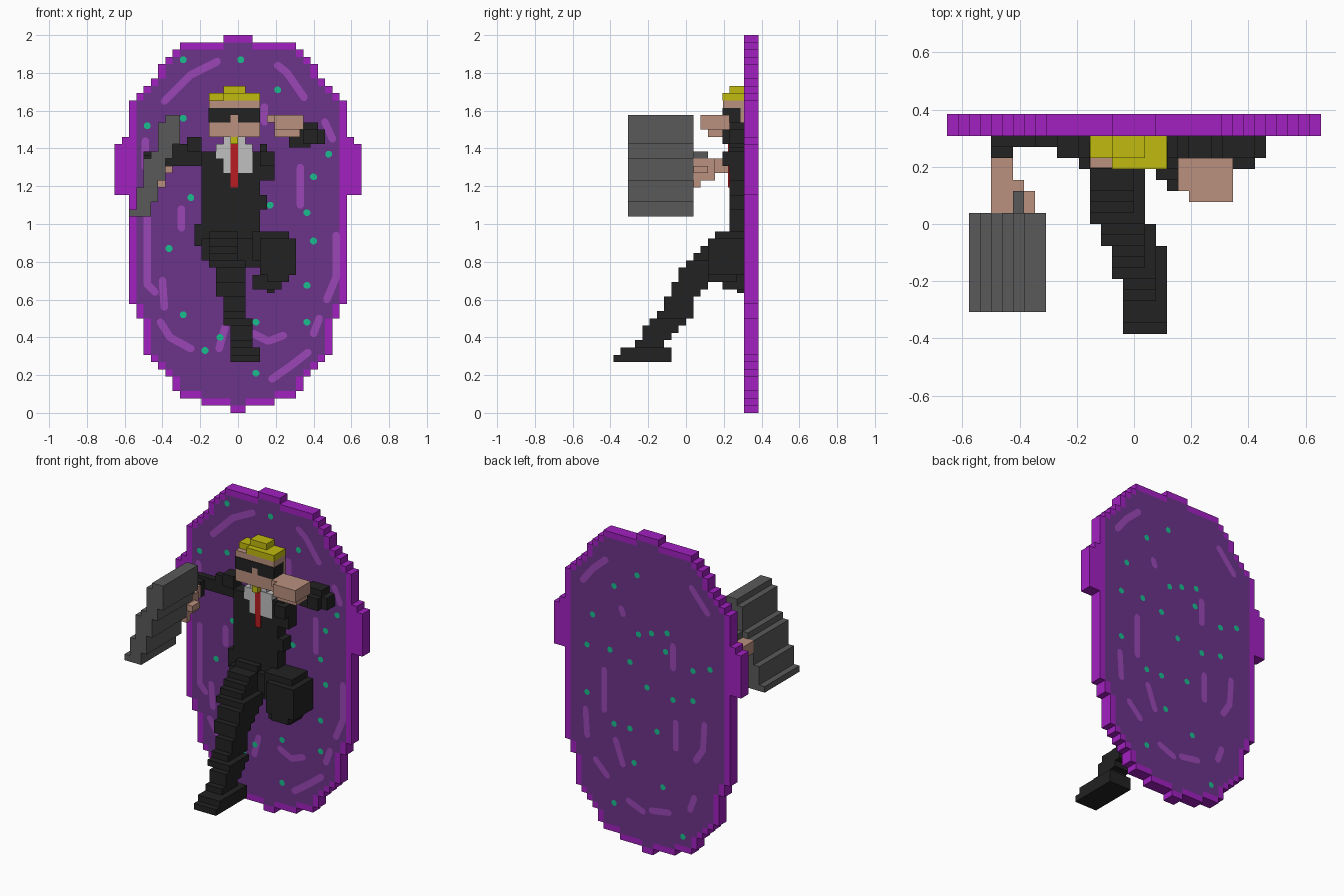
import bpy, bmesh, math
from mathutils import Vector

cube = bpy.data.objects.get("Cube")
if cube:
    bpy.data.objects.remove(cube, do_unlink=True)

U = 2 / 52  # size of one block


def material(name, rgb):
    lin = [((c / 255 + 0.055) / 1.055) ** 2.4 if c > 10 else c / 255 / 12.92 for c in rgb] + [1]
    m = bpy.data.materials.new(name)
    m.use_nodes = True
    m.diffuse_color = lin
    b = next(n for n in m.node_tree.nodes if n.type == 'BSDF_PRINCIPLED')
    b.inputs["Base Color"].default_value = lin
    return m


RIM = material("bright_purple", (162, 32, 192))
DISC = material("deep_purple", (108, 52, 138))
STREAK = material("light_purple", (154, 70, 182))
TEAL = material("teal", (25, 190, 142))
SUIT = material("black_cloth", (34, 34, 34))
SKIN = material("skin", (186, 144, 126))
HAIR = material("blond", (192, 186, 14))
SHIRT = material("white_cloth", (192, 192, 192))
TIE = material("red_cloth", (184, 28, 34))
CASE = material("grey_leather", (90, 90, 90))


def finish(name, bm, mat):
    me = bpy.data.meshes.new(name)
    bm.to_mesh(me)
    bm.free()
    me.materials.append(mat)
    ob = bpy.data.objects.new(name, me)
    bpy.context.collection.objects.link(ob)
    return ob


def blocks(name, mat, boxes):
    """Boxes in block units: x0, x1, y0, y1, z0, z1."""
    bm = bmesh.new()
    for x0, x1, y0, y1, z0, z1 in boxes:
        vs = bmesh.ops.create_cube(bm, size=1)["verts"]
        for v in vs:
            v.co = (((x0 + x1) / 2 + v.co.x * (x1 - x0)) * U,
                    ((y0 + y1) / 2 + v.co.y * (y1 - y0)) * U,
                    ((z0 + z1) / 2 + v.co.z * (z1 - z0)) * U)
    return finish(name, bm, mat)


def flat(bm, pts, side):
    """Flat painted polygon on the front (-1) or back (+1) of the disc."""
    y = 8 * U - 0.003 if side < 0 else 10 * U + 0.003
    f = bm.faces.new([bm.verts.new((x, y, z)) for x, z in pts])
    f.normal_update()
    if f.normal.y * side < 0:
        f.normal_flip()


def spot(bm, x, z, r, side):
    flat(bm, [(x + r * math.cos(math.pi * (a + .5) / 4), z + r * math.sin(math.pi * (a + .5) / 4))
              for a in range(8)], side)


def dots(name, pts, side):
    bm = bmesh.new()
    for x, z in pts:
        spot(bm, x, z, 0.019, side)
    ob = finish(name, bm, TEAL)
    ob.location.y = 0.001 * side


def streaks(name, paths, side, r=0.02):
    bm = bmesh.new()
    for path in paths:
        for p in path:
            spot(bm, *p, r, side)
        for a, b in zip(path, path[1:]):
            a, b = Vector(a), Vector(b)
            d = (b - a).normalized() * r
            n = Vector((-d.y, d.x))
            flat(bm, [a + n, b + n, b - n, a - n], side)
    finish(name, bm, STREAK)


# Portal: half width of each row of blocks, bottom to top, as (count, half width)
runs = [(1, 1), (1, 5), (1, 8), (2, 9), (1, 10), (1, 11), (1, 12), (5, 13), (2, 14), (15, 15),
        (7, 17), (1, 16), (5, 15), (1, 14), (1, 13), (1, 12), (2, 11), (1, 10), (1, 9), (1, 8), (1, 2)]
half = [w for n, w in runs for _ in range(n)]
rim, disc = [], []
for k, w in enumerate(half):
    below = half[k - 1] if k else 0
    above = half[k + 1] if k + 1 < len(half) else 0
    inner = min(w - 1, below, above, 14)
    if inner > 0:
        disc.append((-inner, inner, 8, 10, k, k + 1))
        rim += [(-w, -inner, 8, 10, k, k + 1), (inner, w, 8, 10, k, k + 1)]
    else:
        rim.append((-w, w, 8, 10, k, k + 1))
blocks("portal_rim", RIM, rim)
blocks("portal_disc", DISC, disc)

# Painted dots and streaks on both sides of the portal
dots("front_dots", [(.015, 1.87), (-.29, 1.87), (.21, 1.71), (-.29, 1.56), (-.48, 1.52), (.48, 1.37),
     (.4, 1.25), (.17, 1.1), (.365, 1.06), (-.25, 1.14), (-.365, .87), (.4, .91), (.365, .675),
     (-.29, .52), (.095, .48), (.365, .48), (-.095, .4), (-.175, .33), (.095, .21)], -1)
dots("back_dots", [(.07, 1.74), (.23, 1.63), (.38, 1.41), (-.03, 1.4), (-.14, 1.43), (.06, 1.37),
     (.42, 1.21), (.26, 1.22), (.12, 1.18), (-.13, 1.31), (-.32, 1.24), (-.44, 1.28), (.42, .91),
     (0, 1.05), (-.18, 1.02), (-.32, 1.05), (.23, .76), (.12, .76), (-.07, .79), (.09, .55),
     (-.11, .45), (.23, .26), (-.25, .175)], 1)
streaks("front_streaks", [
    [(-.39, 1.65), (-.25, 1.79), (-.11, 1.86)], [(.21, 1.84), (.26, 1.8), (.35, 1.67)],
    [(-.48, 1.05), (-.48, .68), (-.44, .64)], [(-.4, .7), (-.39, .56)],
    [(-.41, .48), (-.36, .4), (-.25, .34)], [(-.1, .34), (-.07, .45)],
    [(.08, .42), (.16, .38), (.24, .41)], [(.18, .18), (.28, .25), (.37, .32)],
    [(.52, .94), (.52, .72), (.47, .6)], [(.33, 1.3), (.33, 1.1)],
    [(.46, 1.54), (.5, 1.45)], [(-.49, 1.44), (-.49, 1.3)], [(.43, .5), (.4, .42)],
    [(.14, 1.62), (.14, 1.54)], [(-.3, 1.08), (-.3, .98)]], -1)
streaks("back_streaks", [
    [(.45, 1.61), (.38, 1.7), (.29, 1.78)], [(-.31, 1.76), (-.42, 1.63)], [(.18, 1.5), (.17, 1.47)],
    [(.3, 1.08), (.3, .83)], [(.43, .8), (.42, .64)], [(-.18, 1.36), (-.18, 1.22)],
    [(-.2, .88), (-.2, .72)], [(-.4, .92), (-.39, .76), (-.34, .68)], [(.22, .66), (.17, .52)],
    [(.36, .5), (.28, .42)], [(-.03, .28), (-.15, .3)], [(-.3, .36), (-.33, .44)],
    [(.13, .3), (.03, .26)]], 1)

# Head
blocks("head", SKIN, [(-4, 3, 5.1, 8, 38, 43)])
blocks("sunglasses", SUIT, [(-4.05, 3.05, 5, 7.5, 41, 42), (-4.05, -1, 5, 7.5, 40, 41),
                            (0, 3.05, 5, 7.5, 40, 41)])
blocks("hair", HAIR, [(-4, 3, 6, 8, 43, 44), (-2, 3, 5, 6, 43, 44), (-2, 1, 6, 8, 44, 45)])
blocks("goatee", HAIR, [(-1, 0, 5, 6, 37, 38)])

# Torso and clothes
blocks("jacket", SUIT, [(-5, 5, 6, 8, 32, 36), (-5, 3, 6, 8, 30, 32), (-5, 4, 6, 8, 28, 30),
                        (-5, 3, 6, 8, 26, 28), (-6, 3, 6, 8, 23, 26), (-5, 4, 5, 8, 21, 24),
                        (3, 4, 6, 8, 36, 37), (-7, -5, 6, 8, 36, 38)])
blocks("shirt", SHIRT, [(-3, 2, 5.9, 8, 35, 37), (-2, 2, 5.9, 8, 33, 35), (-2, 1, 6, 8, 37, 38)])
blocks("tie", TIE, [(-1, 0, 5.8, 7, 31, 37.5)])

# Arm holding the briefcase
blocks("right_arm", SUIT, [(-9, -5, 7, 8, 34, 37), (-13, -9, 7, 8, 34, 36), (-13, -11, 6, 7, 33, 35.5)])
blocks("right_hand", SKIN, [(-13, -11, 1, 6, 33, 35), (-11, -10, 1, 4, 32, 35), (-10, -9, 1, 3, 33, 34),
                            (-11, -10, 1, 2, 31, 32)])
blocks("case_handle", CASE, [(-11, -10, 1, 3, 35, 36)])

# Slanted briefcase: bottom and top of each column
columns = [(27, 28), (27, 31), (27, 35), (29, 36), (32, 40), (35, 41), (37, 41)]
blocks("briefcase", CASE, [(i - 15, i - 14, -8, 1, a, b) for i, (a, b) in enumerate(columns)])

# Arm raised beside the face
blocks("left_arm", SUIT, [(8, 11, 6, 8, 38, 40), (9, 11, 5, 7, 37, 39), (10, 12, 6, 8, 37, 39),
                          (7, 10, 6, 8, 36.5, 38), (3, 5, 5, 8, 34, 36)])
blocks("left_hand", SKIN, [(4, 9, 3, 6, 40, 41), (5, 9, 2, 6, 39, 41), (5, 8.5, 3, 6, 38, 39)])

# Striding leg: rows from the foot upward as x0, x1, y0, y1
rows = [(-1, 3, -10, -2), (-1, 3, -9, -2), (-1, 2, -7, -3), (-1, 2, -6, -2), (-1, 2, -6, -1),
        (-2, 2, -5, 0), (-2, 1, -4, 1), (-2, 1, -3, 1), (-2, 1, -3, 1), (-3, 1, -2, 2),
        (-3, 1, -2, 3), (-3, 1, -1, 4), (-3, 1, -1, 5), (-4, 1, 0, 6), (-4, 0, 1, 7),
        (-4, 0, 2, 8), (-4, 0, 3, 8), (-4, 0, 5, 8)]
blocks("right_leg", SUIT, [(*r, 7 + i, 8 + i) for i, r in enumerate(rows)])

# Bent leg
blocks("left_leg", SUIT, [(0, 4, 5, 8, 20, 24), (2, 7, 4, 8, 21, 25), (3, 8, 3, 8, 19, 24),
                          (4, 7, 3, 7, 18, 20)])
blocks("left_shoe", SUIT, [(2, 6, 5, 8, 17, 19), (4, 5, 7, 8, 16.5, 17)])
